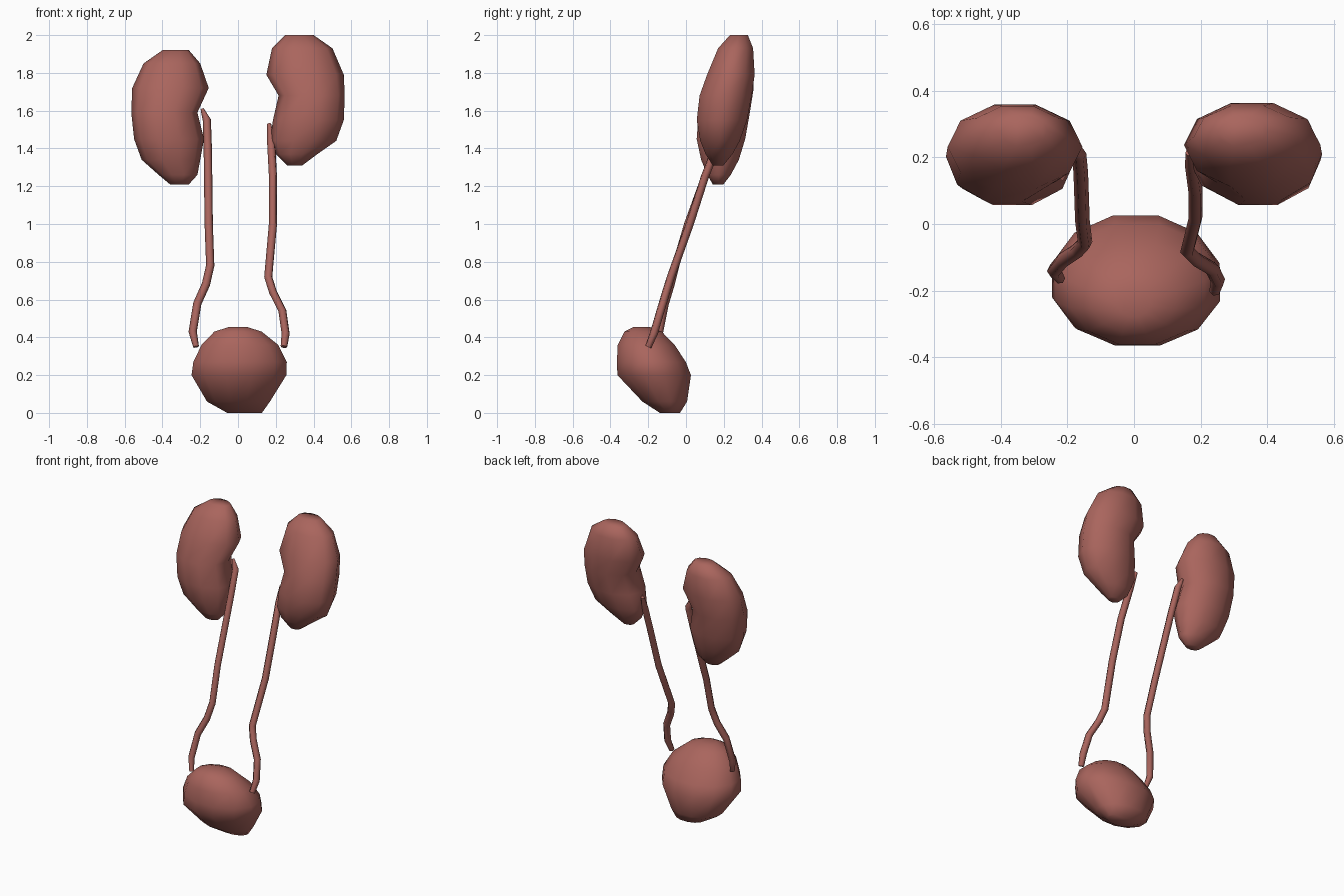
import bpy, bmesh, math

mat = bpy.data.materials.new("tissue")
mat.diffuse_color = (0.40, 0.13, 0.11, 1)


def organ(name, rings, sides=10, phase=0.0):
    """Loft elliptical rings given as (z, x0, x1, y0, y1)."""
    bm = bmesh.new()
    loops = []
    for z, x0, x1, y0, y1 in rings:
        loop = []
        for i in range(sides):
            a = 2 * math.pi * i / sides + phase
            loop.append(bm.verts.new(((x0 + x1) / 2 + (x1 - x0) / 2 * math.cos(a),
                                      (y0 + y1) / 2 + (y1 - y0) / 2 * math.sin(a), z)))
        loops.append(loop)
    for a, b in zip(loops, loops[1:]):
        for i in range(sides):
            j = (i + 1) % sides
            bm.faces.new((a[i], a[j], b[j], b[i]))
    bm.faces.new(loops[0])
    bm.faces.new(loops[-1])
    bmesh.ops.recalc_face_normals(bm, faces=bm.faces)
    for f in bm.faces:
        f.smooth = True
    me = bpy.data.meshes.new(name)
    bm.to_mesh(me)
    bm.free()
    me.materials.append(mat)
    ob = bpy.data.objects.new(name, me)
    bpy.context.collection.objects.link(ob)


def tube(name, points, radius=0.022):
    """Thin six-sided tube; each point is (x, y, z, thickness factor)."""
    cu = bpy.data.curves.new(name, 'CURVE')
    cu.dimensions = '3D'
    cu.bevel_depth = radius
    cu.bevel_resolution = 1
    cu.use_fill_caps = True
    sp = cu.splines.new('POLY')
    sp.points.add(len(points) - 1)
    for p, (x, y, z, r) in zip(sp.points, points):
        p.co = (x, y, z, 1)
        p.radius = r
    sp.use_smooth = True
    cu.materials.append(mat)
    ob = bpy.data.objects.new(name, cu)
    bpy.context.collection.objects.link(ob)


# Kidneys, notched on the inner side and leaning back at the top
organ("kidney_right_side", [
    (1.31, 0.26, 0.34, 0.14, 0.20), (1.37, 0.20, 0.42, 0.10, 0.25),
    (1.44, 0.17, 0.52, 0.07, 0.29), (1.55, 0.185, 0.56, 0.05, 0.33),
    (1.68, 0.215, 0.565, 0.065, 0.355), (1.79, 0.15, 0.56, 0.105, 0.37),
    (1.93, 0.18, 0.50, 0.165, 0.36), (2.0, 0.25, 0.40, 0.23, 0.33)])
organ("kidney_left_side", [
    (1.21, -0.36, -0.26, 0.14, 0.20), (1.26, -0.42, -0.215, 0.11, 0.24),
    (1.34, -0.51, -0.20, 0.075, 0.285), (1.45, -0.55, -0.18, 0.05, 0.32),
    (1.59, -0.565, -0.215, 0.06, 0.345), (1.72, -0.56, -0.155, 0.10, 0.365),
    (1.85, -0.50, -0.20, 0.16, 0.36), (1.92, -0.40, -0.26, 0.23, 0.33)])

# Bladder, tilted forward at the top
organ("bladder", [
    (0.0, -0.06, 0.13, -0.14, -0.03), (0.06, -0.17, 0.175, -0.235, 0.01),
    (0.20, -0.255, 0.265, -0.37, 0.033), (0.27, -0.245, 0.267, -0.372, 0.005),
    (0.36, -0.20, 0.22, -0.367, -0.055), (0.43, -0.13, 0.13, -0.33, -0.125),
    (0.455, -0.05, 0.05, -0.28, -0.19)], 12, math.pi / 12)

# Ureters running down and forward to the bladder
tube("ureter_right_side", [
    (0.165, 0.215, 1.53, 0.5), (0.175, 0.175, 1.44, 1), (0.185, 0.10, 1.25, 1),
    (0.185, 0.02, 1.0, 1), (0.16, -0.08, 0.72, 1), (0.185, -0.105, 0.64, 1),
    (0.235, -0.135, 0.54, 1), (0.252, -0.17, 0.42, 1), (0.243, -0.20, 0.35, 0.8)])
tube("ureter_left_side", [
    (-0.19, 0.22, 1.61, 0.4), (-0.165, 0.21, 1.55, 1), (-0.16, 0.155, 1.40, 1),
    (-0.155, 0.01, 1.0, 1), (-0.147, -0.055, 0.78, 1), (-0.17, -0.08, 0.68, 1),
    (-0.215, -0.11, 0.58, 1), (-0.24, -0.14, 0.43, 1), (-0.222, -0.165, 0.35, 0.7)])
